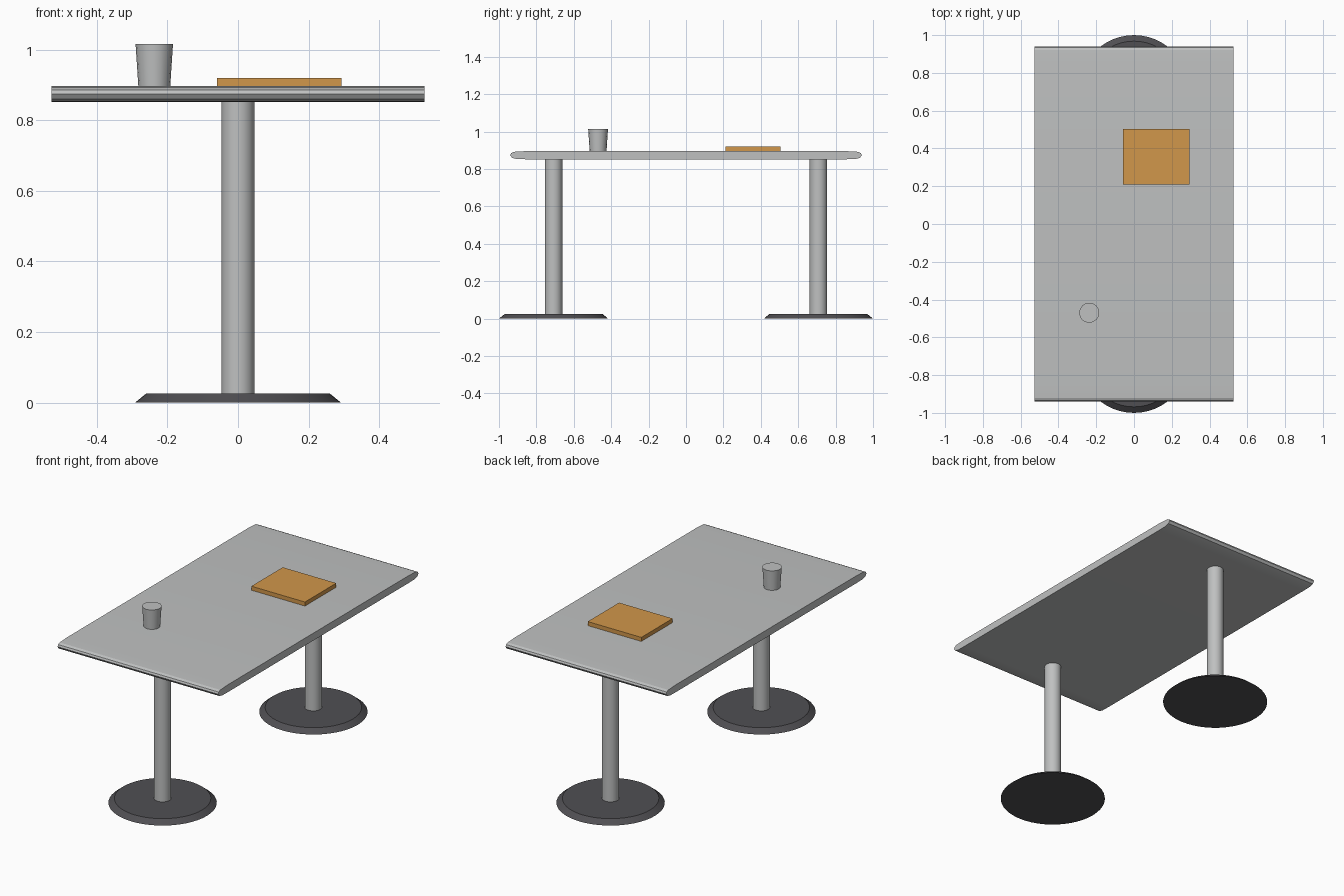
import bpy, bmesh, math

if "Cube" in bpy.data.objects:
    bpy.data.objects.remove(bpy.data.objects["Cube"])


def material(name, rgb):
    m = bpy.data.materials.new(name)
    m.use_nodes = True
    m.diffuse_color = (*rgb, 1)
    m.node_tree.nodes["Principled BSDF"].inputs["Base Color"].default_value = (*rgb, 1)
    return m


grey = material("light grey", (0.52, 0.53, 0.53))
dark = material("dark grey", (0.08, 0.078, 0.086))
orange = material("orange", (0.64, 0.31, 0.07))


def finish(name, bm, mat, angle=None):
    bmesh.ops.recalc_face_normals(bm, faces=bm.faces)
    mesh = bpy.data.meshes.new(name)
    bm.to_mesh(mesh)
    bm.free()
    mesh.materials.append(mat)
    ob = bpy.data.objects.new(name, mesh)
    bpy.context.collection.objects.link(ob)
    if angle:
        bpy.ops.object.select_all(action="DESELECT")
        ob.select_set(True)
        bpy.context.view_layer.objects.active = ob
        bpy.ops.object.shade_smooth_by_angle(angle=math.radians(angle))
    return ob


def cone(name, x, y, z0, z1, r0, r1, sides, mat):
    bm = bmesh.new()
    bmesh.ops.create_cone(bm, cap_ends=True, segments=sides,
                          radius1=r0, radius2=r1, depth=z1 - z0)
    bmesh.ops.translate(bm, vec=(x, y, (z0 + z1) / 2), verts=bm.verts)
    return finish(name, bm, mat, 35)


# Tabletop: side profile with softened ends, extruded across the width
end = [(0.85, 0.896), (0.92, 0.892), (0.935, 0.885), (0.94, 0.874),
       (0.93, 0.86), (0.905, 0.853), (0.85, 0.852)]
outline = end + [(-y, z) for y, z in reversed(end)]
bm = bmesh.new()
face = bm.faces.new([bm.verts.new((-0.528, y, z)) for y, z in outline])
ext = bmesh.ops.extrude_face_region(bm, geom=[face])
bmesh.ops.translate(bm, vec=(1.056, 0, 0),
                    verts=[v for v in ext["geom"] if isinstance(v, bmesh.types.BMVert)])
finish("tabletop", bm, grey, 20)

# Pedestals: post on a bevelled round foot
for side, y in (("front", -0.708), ("back", 0.708)):
    cone(side + "_post", 0, y, 0.02, 0.86, 0.047, 0.047, 16, grey)
    cone(side + "_foot", 0, y, 0, 0.026, 0.292, 0.26, 48, dark)

# Cup, closed at the rim
cone("cup", -0.237, -0.47, 0.894, 1.015, 0.045, 0.053, 16, grey)

# Book
bm = bmesh.new()
bmesh.ops.create_cube(bm, size=1)
bmesh.ops.scale(bm, vec=(0.352, 0.294, 0.026), verts=bm.verts)
bmesh.ops.translate(bm, vec=(0.117, 0.357, 0.907), verts=bm.verts)
finish("book", bm, orange)
